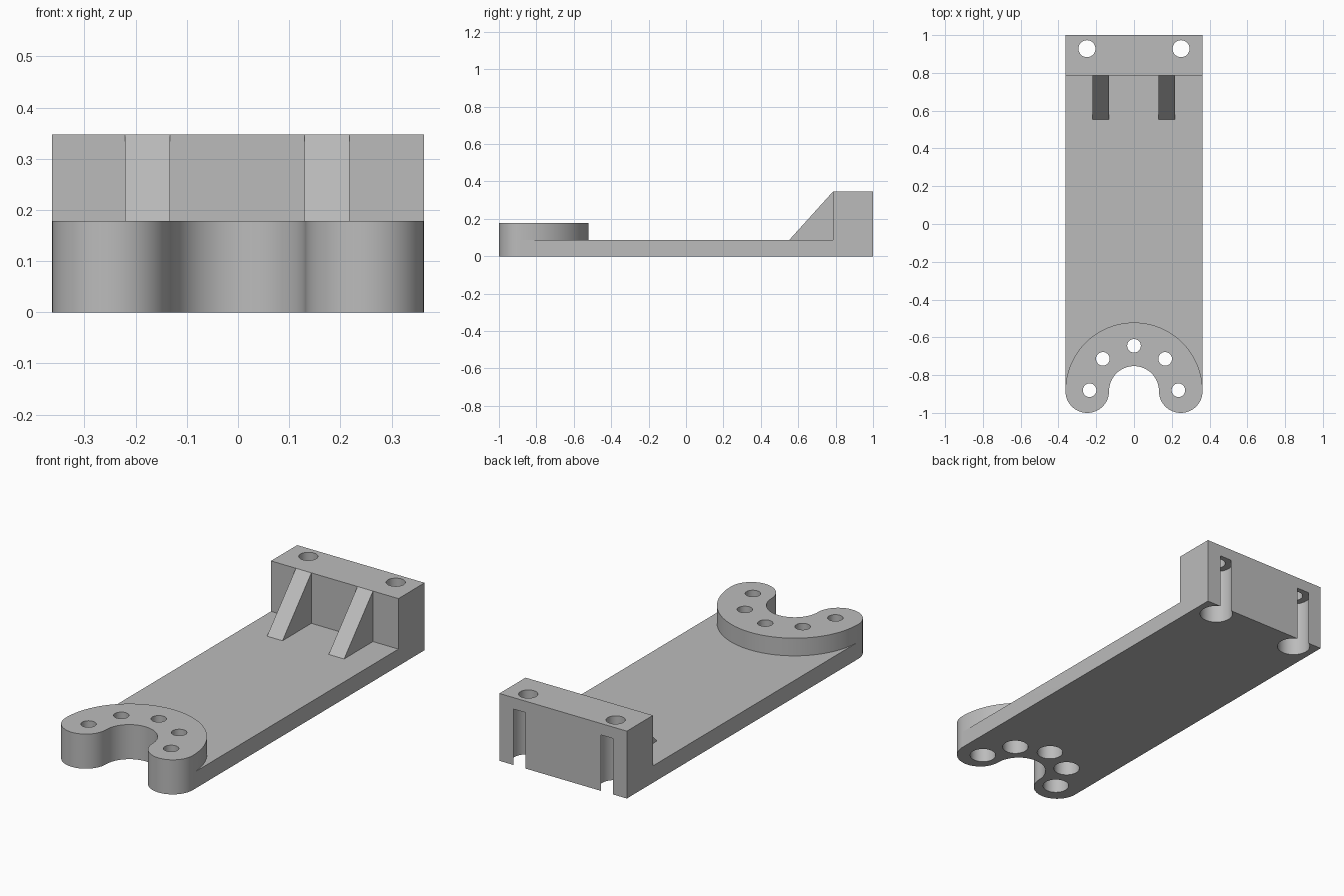
import bpy
import bmesh
from math import cos, sin, pi

cube = bpy.data.objects.get("Cube")
if cube:
    bpy.data.objects.remove(cube, do_unlink=True)

# Main dimensions
W = 0.363            # half width
INNER = 0.132        # radius of the front notch
TIP = (W - INNER) / 2
ARM = (W + INNER) / 2
CY = TIP - 1         # centre of the horseshoe
PLATE_Z, PAD_Z, BLOCK_Z = 0.087, 0.178, 0.347
BLOCK_Y = 0.787

grey = bpy.data.materials.new("plain grey")
grey.use_nodes = True
colour = (0.5, 0.5, 0.5, 1)
grey.diffuse_color = colour
grey.node_tree.nodes["Principled BSDF"].inputs["Base Color"].default_value = colour


def arc(cx, cy, r, start, end, steps):
    return [(cx + r * cos(start + (end - start) * i / steps),
             cy + r * sin(start + (end - start) * i / steps)) for i in range(steps + 1)]


def make_object(name, bm):
    bmesh.ops.remove_doubles(bm, verts=bm.verts, dist=1e-5)
    bmesh.ops.recalc_face_normals(bm, faces=bm.faces)
    mesh = bpy.data.meshes.new(name)
    bm.to_mesh(mesh)
    bm.free()
    mesh.materials.append(grey)
    obj = bpy.data.objects.new(name, mesh)
    bpy.context.collection.objects.link(obj)
    return obj


def prism(name, points, offset):
    """Closed outline of 3D points, extruded along offset."""
    bm = bmesh.new()
    face = bm.faces.new([bm.verts.new(p) for p in points])
    side = bmesh.ops.extrude_face_region(bm, geom=[face], use_keep_orig=True)
    moved = [v for v in side["geom"] if isinstance(v, bmesh.types.BMVert)]
    bmesh.ops.translate(bm, verts=moved, vec=offset)
    return make_object(name, bm)


def slab(name, outline, z0, z1):
    return prism(name, [(x, y, z0) for x, y in outline], (0, 0, z1 - z0))


def cylinders(name, items):
    """Upright cylinders given as (x, y, radius, bottom, top)."""
    bm = bmesh.new()
    for x, y, r, z0, z1 in items:
        made = bmesh.ops.create_cone(bm, cap_ends=True, segments=48, radius1=r,
                                     radius2=r, depth=z1 - z0)
        bmesh.ops.translate(bm, verts=made["verts"], vec=(x, y, (z0 + z1) / 2))
    obj = make_object(name, bm)
    obj.hide_render = True
    return obj


def combine(target, other, operation):
    mod = target.modifiers.new(operation.lower(), "BOOLEAN")
    mod.operation = operation
    mod.solver = "EXACT"
    mod.object = other
    bpy.context.view_layer.objects.active = target
    bpy.ops.object.modifier_apply(modifier=mod.name)
    bpy.data.objects.remove(other, do_unlink=True)


# Shared front edge: rounded tip, notch, rounded tip
front = (arc(-ARM, CY, TIP, pi, 2 * pi, 32)[:-1]
         + arc(0, CY, INNER, pi, 0, 32)
         + arc(ARM, CY, TIP, pi, 2 * pi, 32)[1:])

# Base plate, raised horseshoe pad and rear mounting block
body = slab("bracket_body", front + [(W, 1), (-W, 1)], 0, PLATE_Z)
pad = slab("horseshoe_pad", front + arc(0, CY, W, 0, pi, 64)[1:-1], 0, PAD_Z)
block = slab("mounting_block", [(-W, BLOCK_Y), (W, BLOCK_Y), (W, 1), (-W, 1)], 0, BLOCK_Z)
combine(body, pad, "UNION")
combine(body, block, "UNION")

# Screw holes, with wider counterbores from below
pad_holes = [(-0.235, -0.88), (-0.165, -0.714), (0, -0.645), (0.165, -0.714), (0.235, -0.88)]
block_holes = [(-0.249, 0.928), (0.249, 0.928)]
bores = cylinders("bores", [(x, y, 0.036, -0.1, 0.5) for x, y in pad_holes]
                  + [(x, y, 0.045, -0.1, 0.5) for x, y in block_holes])
counterbores = cylinders("counterbores", [(x, y, 0.063, -0.1, 0.118) for x, y in pad_holes]
                         + [(x, y, 0.08, -0.1, 0.288) for x, y in block_holes])
combine(body, bores, "DIFFERENCE")
combine(body, counterbores, "DIFFERENCE")

# Triangular stiffening ribs
for name, x in (("right_rib", -0.221), ("left_rib", 0.13)):
    prism(name, [(x, 0.552, PLATE_Z), (x, BLOCK_Y, PLATE_Z), (x, BLOCK_Y, BLOCK_Z)],
          (0.088, 0, 0))

# Smooth curved walls, crisp edges
bpy.ops.object.select_all(action="DESELECT")
body.select_set(True)
bpy.context.view_layer.objects.active = body
bpy.ops.object.shade_smooth_by_angle(angle=pi / 6)
